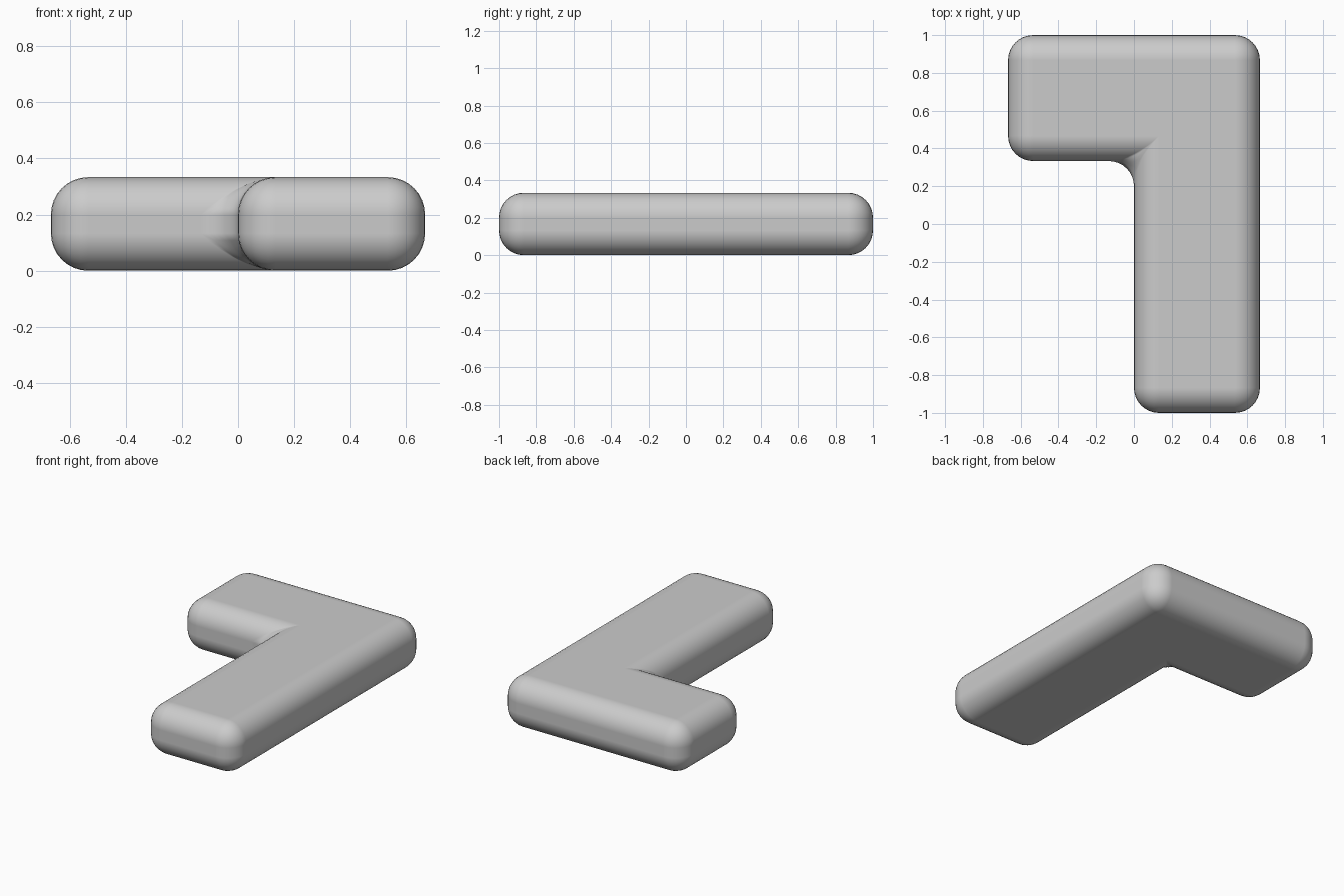
import bpy
import bmesh

cube = bpy.data.objects.get("Cube")
if cube:
    bpy.data.objects.remove(cube, do_unlink=True)

U = 1 / 3  # thickness

# Plain grey material
grey = bpy.data.materials.new("light grey")
grey.use_nodes = True
colour = (0.6, 0.6, 0.6, 1)
grey.diffuse_color = colour
grey.node_tree.nodes["Principled BSDF"].inputs["Base Color"].default_value = colour

# L-shaped profile, extruded upwards
outline = [(0, -3), (2, -3), (2, 3), (-2, 3), (-2, 1), (0, 1)]
bm = bmesh.new()
face = bm.faces.new([bm.verts.new((x * U, y * U, 0)) for x, y in outline])
solid = bmesh.ops.extrude_face_region(bm, geom=[face])
top = [v for v in solid["geom"] if isinstance(v, bmesh.types.BMVert)]
bmesh.ops.translate(bm, verts=top, vec=(0, 0, U))
bmesh.ops.recalc_face_normals(bm, faces=bm.faces)
mesh = bpy.data.meshes.new("corner_block")
bm.to_mesh(mesh)
bm.free()
mesh.materials.append(grey)

block = bpy.data.objects.new("corner_block", mesh)
bpy.context.collection.objects.link(block)
bpy.context.view_layer.objects.active = block
block.select_set(True)

# Round every edge, including the inner corner
bevel = block.modifiers.new("rounded_edges", "BEVEL")
bevel.width = 0.133
bevel.segments = 8
bevel.limit_method = "ANGLE"
bevel.harden_normals = True
bpy.ops.object.shade_smooth()
